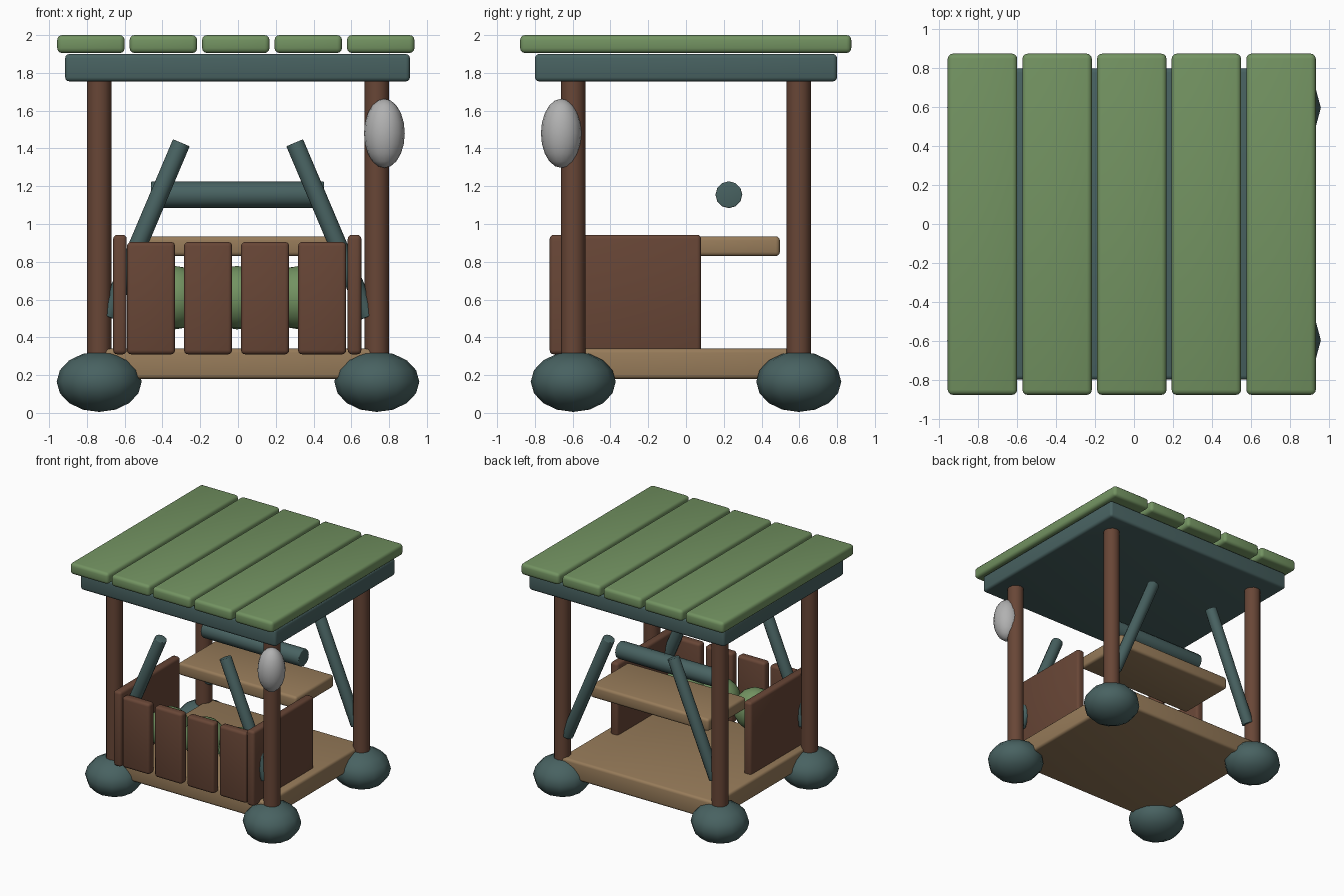
import bpy
import math
from mathutils import Vector

if "Cube" in bpy.data.objects:
    bpy.data.objects.remove(bpy.data.objects["Cube"], do_unlink=True)


def material(name, rgb):
    mat = bpy.data.materials.new(name)
    mat.use_nodes = True
    mat.diffuse_color = (*rgb, 1)
    node = mat.node_tree.nodes["Principled BSDF"]
    node.inputs["Base Color"].default_value = (*rgb, 1)
    node.inputs["Roughness"].default_value = 0.8
    return mat


GREEN = material("leaf green", (0.17, 0.29, 0.12))
TEAL = material("dark teal", (0.065, 0.122, 0.12))
BROWN = material("dark brown wood", (0.138, 0.061, 0.037))
TAN = material("tan wood", (0.31, 0.20, 0.102))
GREY = material("pale grey", (0.44, 0.44, 0.44))


def finish(name, mat, bevel):
    obj = bpy.context.object
    obj.name = obj.data.name = name
    obj.data.materials.append(mat)
    bpy.ops.object.transform_apply(location=False, rotation=False, scale=True)
    if bevel:
        mod = obj.modifiers.new("rounded edges", "BEVEL")
        mod.width = bevel
        mod.segments = 3
        mod.limit_method = "ANGLE"
        mod.angle_limit = math.radians(50)
        bpy.ops.object.modifier_apply(modifier=mod.name)
    bpy.ops.object.shade_smooth_by_angle(angle=math.radians(40))
    return obj


def box(name, mat, x, y, z, bevel=0.022):
    """Rounded box from its (low, high) limits on each axis."""
    limits = (x, y, z)
    bpy.ops.mesh.primitive_cube_add(size=1, location=[sum(r) / 2 for r in limits])
    bpy.context.object.scale = [r[1] - r[0] for r in limits]
    return finish(name, mat, bevel)


def rod(name, mat, start, end, radius, sides=12, bevel=0.0):
    """Cylinder between two points."""
    a, b = Vector(start), Vector(end)
    bpy.ops.mesh.primitive_cylinder_add(
        vertices=sides, radius=radius, depth=(b - a).length, location=(a + b) / 2,
        rotation=(b - a).to_track_quat("Z", "Y").to_euler())
    return finish(name, mat, bevel)


def ball(name, mat, centre, radii, segments=16, rings=10):
    bpy.ops.mesh.primitive_uv_sphere_add(
        segments=segments, ring_count=rings, radius=1, location=centre)
    bpy.context.object.scale = radii
    obj = finish(name, mat, 0)
    bpy.ops.object.shade_smooth()
    return obj


# Floor and roof
box("floor", TAN, (-0.72, 0.72), (-0.65, 0.65), (0.18, 0.34))
box("roof_slab", TEAL, (-0.915, 0.91), (-0.80, 0.80), (1.755, 1.9))
for i in range(5):
    left = -0.957 + 0.3835 * i
    box(f"roof_plank_{i + 1}", GREEN, (left, left + 0.357), (-0.878, 0.875), (1.905, 2.0), 0.026)

# Corner posts with rounded feet and leaning braces
for sx, side in ((-1, "right"), (1, "left")):
    for sy, end in ((-1, "front"), (1, "back")):
        x, y = 0.735 * sx, 0.597 * sy
        rod(f"{end}_{side}_post", BROWN, (x, y, 0.2), (x, y, 1.8), 0.065)
        ball(f"{end}_{side}_foot", TEAL, (x, y, 0.165), (0.225, 0.225, 0.16), 12, 8)
        rod(f"{end}_{side}_brace", TEAL, (0.69 * sx, y, 0.51), (0.30 * sx, y, 1.43), 0.048, bevel=0.006)

# Low walls at the front
for x, side in ((-0.625, "right"), (0.617, "left")):
    box(f"{side}_side_panel", BROWN, (x - 0.036, x + 0.036), (-0.722, 0.08), (0.31, 0.943))
for i in range(4):
    left = -0.588 + 0.302 * i
    box(f"front_board_{i + 1}", BROWN, (left, left + 0.255), (-0.71, -0.635), (0.31, 0.905))

# Table, hanging bar, stored bundles and lantern
box("table_top", TAN, (-0.555, 0.55), (-0.01, 0.497), (0.83, 0.935))
rod("cross_bar", TEAL, (-0.46, 0.227, 1.155), (0.455, 0.227, 1.155), 0.071, bevel=0.006)
for i in range(3):
    ball(f"round_bundle_{i + 1}", GREEN, (-0.335 + 0.33 * i, -0.44, 0.61), (0.165, 0.165, 0.168))
ball("lantern", GREY, (0.775, -0.66, 1.48), (0.108, 0.108, 0.183))
